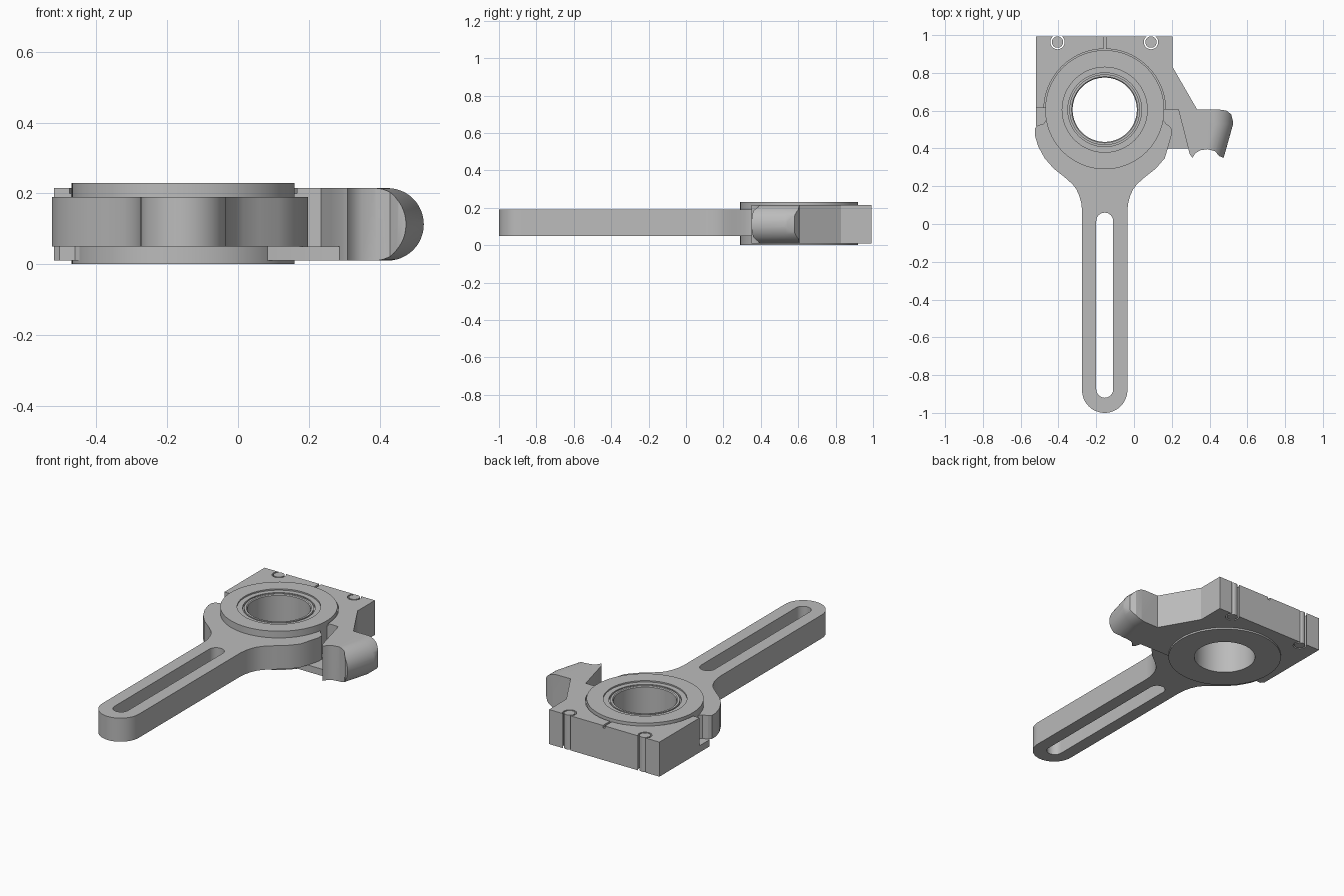
import bpy, bmesh, math

if "Cube" in bpy.data.objects:
    bpy.data.objects.remove(bpy.data.objects["Cube"])

CX, CY = -0.155, 0.605          # bore axis
BOTTOM, TOP = 0.01, 0.215       # housing height range

metal = bpy.data.materials.new("plain grey metal")
metal.use_nodes = True
metal.diffuse_color = (0.5, 0.5, 0.5, 1)
metal.node_tree.nodes["Principled BSDF"].inputs["Base Color"].default_value = (0.5, 0.5, 0.5, 1)


def finish(name, bm):
    bmesh.ops.recalc_face_normals(bm, faces=bm.faces)
    mesh = bpy.data.meshes.new(name)
    bm.to_mesh(mesh)
    bm.free()
    mesh.materials.append(metal)
    ob = bpy.data.objects.new(name, mesh)
    bpy.context.collection.objects.link(ob)
    return ob


def loft(name, rings, closed=False):
    """Skin equal rings of points; cap the ends unless closed."""
    bm = bmesh.new()
    rows = [[bm.verts.new(p) for p in ring] for ring in rings]
    n = len(rows[0])
    pairs = list(zip(rows, rows[1:])) + ([(rows[-1], rows[0])] if closed else [])
    for a, b in pairs:
        for i in range(n):
            j = (i + 1) % n
            bm.faces.new((a[i], a[j], b[j], b[i]))
    if not closed:
        bm.faces.new(rows[0])
        bm.faces.new(rows[-1])
    return finish(name, bm)


def prism(name, outline, z0, z1):
    return loft(name, [[(x, y, z) for x, y in outline] for z in (z0, z1)])


def arc(x, y, r, start, end, steps):
    angles = [math.radians(start + (end - start) * i / steps) for i in range(steps + 1)]
    return [(x + r * math.cos(a), y + r * math.sin(a)) for a in angles]


def cylinder(name, x, y, r, z0, z1, steps=64):
    return prism(name, arc(x, y, r, 0, 360, steps)[:-1], z0, z1)


def boolean(ob, tool, operation="DIFFERENCE"):
    mod = ob.modifiers.new("cut", "BOOLEAN")
    mod.operation, mod.object, mod.solver = operation, tool, "EXACT"
    bpy.context.view_layer.objects.active = ob
    bpy.ops.object.modifier_apply(modifier=mod.name)
    bpy.data.objects.remove(tool)


def smooth(ob):
    bpy.ops.object.select_all(action="DESELECT")
    ob.select_set(True)
    bpy.context.view_layer.objects.active = ob
    bpy.ops.object.shade_smooth_by_angle(angle=math.radians(30))


# Bearing disc: lathed section with a stepped rim around the bore
section = [(.17, 0), (.315, 0), (.315, .23), (.225, .23), (.225, .222), (.195, .222),
           (.195, .21), (.187, .21), (.187, .222), (.175, .222), (.17, .217)]
turns = [math.tau * i / 96 for i in range(96)]
disc = loft("bearing_disc", [[(CX + r * math.cos(a), CY + r * math.sin(a), z)
                              for r, z in section] for a in turns], closed=True)

# Slotted lever: half contour mirrored about the bore axis
half = [(.12, .07), (.124, .11), (.135, .15), (.15, .183), (.17, .21), (.215, .25),
        (.27, .293), (.318, .348), (.352, .41), (.37, .47), (.37, .505), (.355, .522),
        (.325, .53), (.31, .55), (.305, CY)]
left = [(CX - d, y) for d, y in half]
right = [(CX + d * (.955 if .4 < y < .53 else 1), y) for d, y in half]
outline = (arc(CX, -.88, .12, 180, 360, 24) + right
           + arc(CX, CY, .3, 0, -180, 48) + left[::-1])
lever = prism("slotted_lever", outline, .05, .19)
slot = arc(CX, -.875, .045, 180, 360, 16) + arc(CX, .015, .045, 0, 180, 16)
boolean(lever, prism("slot_cutter", slot, -.1, .4))

# Housing block with the hooked claw on its left
claw = [(.235, CY), (.262, .5), (.295, .37), (.31, .35), (.325, .375), (.35, .39),
        (.39, .396), (.43, .385), (.45, .36), (.475, .35), (.485, .375), (.502, .44),
        (.52, .5), (.525, .54), (.515, .58), (.49, .6), (.45, .606), (.335, CY)]
block = [(-.52, .992), (-.52, .615)] + claw + [(.205, .83), (.205, .992)]
housing = prism("housing", block, BOTTOM, TOP)

# Round the outer end of the claw along its sloping edge
mid, rad = (BOTTOM + TOP) / 2, (TOP - BOTTOM) / 2
nose = [(-1, TOP), (-1, BOTTOM)] + arc(.525 - rad, mid, rad, -90, 90, 24)
envelope = loft("claw_envelope", [[(x + .28 * min(0, y - .53), y, z) for x, z in nose]
                                  for y in (.2, .53, 1.2)])
boolean(housing, envelope, "INTERSECT")

# Clearance for the disc, rear grooves for the pins and a centre mark
boolean(housing, cylinder("bore_cutter", CX, CY, .25, -.1, .4))
boolean(housing, cylinder("rim_cutter", CX, CY, .322, .2, .4, 96))
pins = (-.405, .09)
for x in pins:
    boolean(housing, cylinder("groove_cutter", x, .963, .038, -.1, .4, 32))
mark = [(CX - .006, .9), (CX + .006, .9), (CX + .006, 1.1), (CX - .006, 1.1)]
boolean(housing, prism("mark_cutter", mark, .2, .4))

# Thin floor under the lever pocket
floor = prism("pocket_floor", [(-.52, .62), (-.52, .52), (-.505, .5), (-.46, .5), (-.4, .45),
                               (CX, .32), (.05, .4), (.29, .4), (.24, .61)], BOTTOM, .05)
boolean(floor, cylinder("floor_bore_cutter", CX, CY, .25, -.1, .4))

# Dowel pins
dowels = [cylinder("dowel_pin_" + side, x, .963, .03, BOTTOM, TOP, 32)
          for side, x in zip(("right", "left"), pins)]

for part in [disc, lever, housing, floor] + dowels:
    smooth(part)
